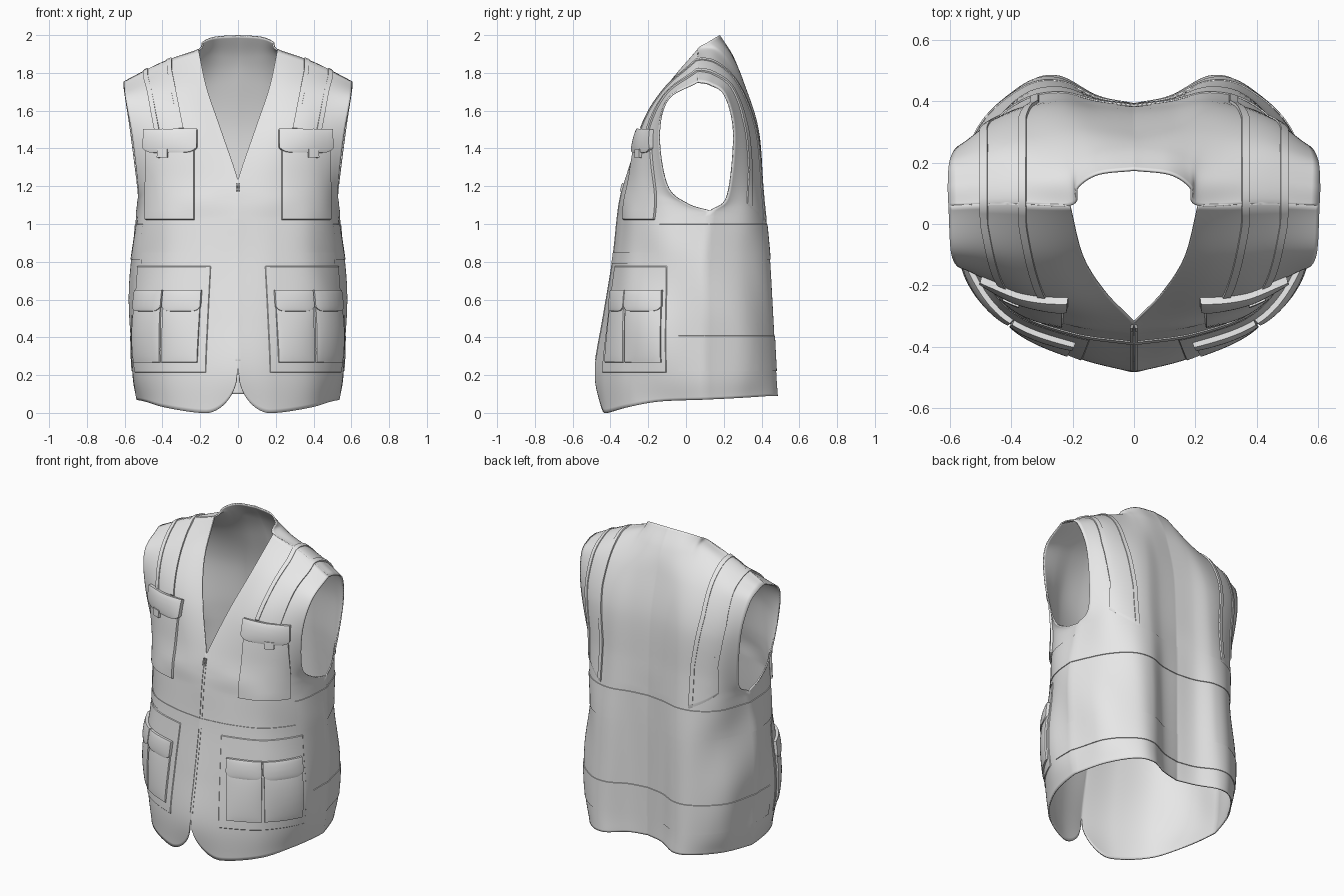
import bpy, bmesh, math
from mathutils import Vector
from mathutils.bvhtree import BVHTree

if "Cube" in bpy.data.objects:
    bpy.data.objects.remove(bpy.data.objects["Cube"])

cloth = bpy.data.materials.new("light grey cloth")
cloth.diffuse_color = (0.8, 0.8, 0.8, 1)
cloth.use_nodes = True
cloth.node_tree.nodes["Principled BSDF"].inputs["Base Color"].default_value = cloth.diffuse_color

# Control nets of one half: rows run hem to shoulder, columns run centre to side
front_low = [
    [(0, -.46, 0), (.2, -.42, 0), (.39, -.31, .03), (.5, -.14, .06), (.53, .1, .07)],
    [(0, -.485, .22), (.2, -.43, .22), (.41, -.32, .22), (.53, -.14, .22), (.56, .1, .22)],
    [(0, -.44, .5), (.2, -.40, .5), (.41, -.31, .5), (.55, -.12, .5), (.58, .1, .5)],
    [(0, -.39, .8), (.2, -.36, .8), (.4, -.28, .8), (.53, -.11, .8), (.56, .1, .8)],
    [(0, -.365, 1.03), (.2, -.335, 1.03), (.39, -.27, 1.03), (.51, -.11, 1.03), (.54, .13, 1.07)]]
front_high = [
    [(0, -.352, 1.12), (.2, -.328, 1.12), (.38, -.26, 1.12), (.49, -.15, 1.12), (.535, .01, 1.105)],
    [(0, -.325, 1.23), (.19, -.305, 1.23), (.37, -.25, 1.23), (.47, -.18, 1.22), (.53, -.1, 1.2)],
    [(.09, -.23, 1.5), (.23, -.24, 1.5), (.36, -.225, 1.5), (.47, -.185, 1.48), (.56, -.145, 1.46)],
    [(.165, -.11, 1.72), (.27, -.12, 1.71), (.38, -.115, 1.7), (.49, -.105, 1.68), (.595, -.1, 1.66)],
    [(.21, .06, 1.925), (.3, .063, 1.895), (.4, .066, 1.858), (.5, .065, 1.81), (.605, .06, 1.755)]]
back_low = [
    [(0, .39, .1), (.12, .42, .1), (.25, .485, .09), (.36, .45, .09), (.48, .3, .08), (.53, .1, .07)],
    [(0, .39, .22), (.12, .415, .22), (.25, .475, .22), (.36, .45, .22), (.5, .31, .22), (.56, .1, .22)],
    [(0, .39, .5), (.12, .41, .5), (.24, .46, .5), (.36, .44, .5), (.5, .31, .5), (.58, .1, .5)],
    [(0, .39, .8), (.12, .405, .8), (.24, .445, .8), (.36, .42, .8), (.48, .3, .8), (.56, .1, .8)],
    [(0, .385, 1.03), (.12, .4, 1.03), (.24, .425, 1.03), (.36, .4, 1.03), (.47, .31, 1.04), (.54, .13, 1.07)]]
back_high = [
    [(0, .38, 1.2), (.12, .39, 1.2), (.24, .41, 1.2), (.36, .385, 1.2), (.46, .325, 1.19), (.53, .22, 1.15)],
    [(0, .36, 1.5), (.12, .37, 1.5), (.23, .385, 1.5), (.34, .37, 1.5), (.47, .325, 1.5), (.57, .255, 1.48)],
    [(0, .3, 1.75), (.12, .31, 1.74), (.21, .31, 1.73), (.31, .29, 1.73), (.45, .26, 1.72), (.6, .21, 1.68)],
    [(0, .252, 1.885), (.11, .242, 1.89), (.185, .21, 1.895), (.25, .165, 1.895), (.41, .155, 1.83), (.607, .13, 1.74)],
    [(0, .18, 2), (.12, .165, 1.992), (.188, .12, 1.965), (.21, .06, 1.925), (.4, .066, 1.858), (.605, .06, 1.755)]]


def spline(pts, t):
    i = max(0, min(int(t), len(pts) - 2))
    f = t - i
    b, c = pts[i], pts[i + 1]
    a = pts[i - 1] if i else b * 2 - c
    d = pts[i + 2] if i + 2 < len(pts) else c * 2 - b
    return b + f * .5 * (c - a + f * (2 * a - 5 * b + 4 * c - d + f * (3 * (b - c) + d - a)))


def finish(bm, name, thick=0):
    me = bpy.data.meshes.new(name)
    bm.to_mesh(me)
    bm.free()
    ob = bpy.data.objects.new(name, me)
    bpy.context.collection.objects.link(ob)
    me.materials.append(cloth)
    bpy.ops.object.select_all(action='DESELECT')
    ob.select_set(True)
    bpy.context.view_layer.objects.active = ob
    bpy.ops.object.shade_smooth_by_angle(angle=math.radians(40))
    mir = ob.modifiers.new("mirror", 'MIRROR')
    mir.merge_threshold = .003
    if thick:
        sol = ob.modifiers.new("thickness", 'SOLIDIFY')
        sol.thickness, sol.offset = thick, -1
    return ob


def grid(bm, rows, flip=False):
    vs = [[bm.verts.new(p) for p in r] for r in rows]
    for r, q in zip(vs, vs[1:]):
        for i in range(len(r) - 1):
            f = [r[i], r[i + 1], q[i + 1], q[i]]
            bm.faces.new(f[::-1] if flip else f)


def panel(low, high, hem, n=44, m=90):
    """Smooth sheet through the nets; the upper part starts afresh at the armhole."""
    low = [[Vector(p) for p in r] for r in low]
    high = low[-1:] + [[Vector(p) for p in r] for r in high]
    rows = []
    for j in range(m + 1):
        row = []
        for i in range(n + 1):
            s = (i / n) ** 1.2
            v0 = hem(s)
            v = v0 + (j / m) * (9 - v0)
            net, v = (low, v) if v <= 4 else (high, v - 4)
            p = spline([spline(r, s * (len(r) - 1)) for r in net], v)
            p.x = max(0, p.x)
            if p.z < 1.1:   # soft folds towards the side
                p.x += .008 * math.sin(9 * p.z + 12 * p.y) * min(1, p.x / .45) ** 3 * min(1, (1.1 - p.z) * 4)
            row.append(p)
        rows.append(row)
    return rows


def front_hem(s):   # rounded lower front corner
    q = min(1, s / .22)
    return 1.12 * (1 - math.sqrt(1 - (1 - q) ** 2))


# Vest shell
bm = bmesh.new()
grid(bm, panel(front_low, front_high, front_hem))
grid(bm, panel(back_low, back_high, lambda s: 0), True)
bmesh.ops.remove_doubles(bm, verts=bm.verts, dist=.001)
tree = BVHTree.FromBMesh(bm)
finish(bm, "vest_shell", .008)


# Rays that find the cloth: from the front, round the waist, over the shoulder
def from_front(x, z):
    return Vector((x, -2, z)), Vector((0, 1, 0))


def round_waist(a, z):
    out = Vector((math.sin(a), -math.cos(a), 0))
    return Vector((0, 0, z)) + out * 2, -out


def over_shoulder(x, a):
    out = Vector((0, -math.cos(a), math.sin(a)))
    x += .36 + .065 * min(1, max(0, a - .4)) - .04 * min(1, max(0, a - 2.4))
    return Vector((x, .08, 1.35)) + out * 2, -out


def patch(name, ray, u0, u1, v0, v1, d, n=16, m=16, puff=0, lower=None, open_u=False):
    """Cloth piece laid on the shell, raised by d, with turned-down edges."""
    us = [0, .012] + [k / n for k in range(1, n)] + [.988, 1]
    vs = [0, .012] + [k / m for k in range(1, m)] + [.988, 1]
    rows = []
    for j, v in enumerate(vs):
        row = []
        for i, u in enumerate(us):
            low = v0 + (lower(u) if lower else 0)
            o, dr = ray(u0 + (u1 - u0) * u, low + (v1 - low) * v)
            p, nrm, _, _ = tree.ray_cast(o, dr, 2.1)
            if p is None:
                p, nrm, _, _ = tree.find_nearest(o + dr * 1.6)
            if nrm.dot(dr) > 0:
                nrm = -nrm
            edge = j in (0, len(vs) - 1) or (i in (0, len(us) - 1) and not open_u)
            h = -.003 if edge else d + puff * math.sin(math.pi * u) ** .5 * math.sin(math.pi * v) ** .5
            row.append(p + nrm * h)
        rows.append(row)
    bm = bmesh.new()
    grid(bm, rows)
    return finish(bm, name)


def corners(r):
    return lambda u: r * abs(2 * u - 1) ** 7


# Chest pocket, flap and tab
patch("chest_pocket", from_front, .23, .487, 1.02, 1.44, .012, puff=.006)
patch("chest_flap", from_front, .215, .497, 1.375, 1.5, .022, puff=.008, lower=corners(.03))
patch("chest_tab", from_front, .365, .415, 1.35, 1.395, .033, 4, 4)

# Lower pockets on their backing panel
patch("pocket_panel", round_waist, .36, 1.39, .21, .78, .004, 24, 24)
for k, (a, b) in enumerate([(.465, .89), (.91, 1.34)]):
    patch(f"hip_pocket_{k}", round_waist, a, b, .265, .57, .012, puff=.008)
    patch(f"hip_flap_{k}", round_waist, a - .008, b + .008, .535, .65, .02, puff=.007, lower=corners(.03))

# Shoulder straps with raised edges
patch("shoulder_strap", over_shoulder, -.07, .07, .42, 3.94, .004, 8, 70)
for k, x in enumerate((-.075, .05)):
    patch(f"strap_edge_{k}", over_shoulder, x, x + .025, .42, 3.94, .009, 3, 70)

# Waist and hem bands
patch("waist_band_front", round_waist, .002, 1.3, .79, .85, .004, 40, 4, open_u=True)
patch("waist_band_back", round_waist, 1.3, math.pi - .002, .81, 1.0, .004, 50, 6, open_u=True)
patch("hem_band_back", round_waist, 1.5, math.pi - .002, .22, .41, .004, 50, 6, open_u=True)

# Zip strip and puller
patch("zip_strip", from_front, .002, .012, .27, 1.18, .003, 2, 50)
patch("zip_puller", from_front, .002, .01, 1.17, 1.215, .01, 2, 4)
